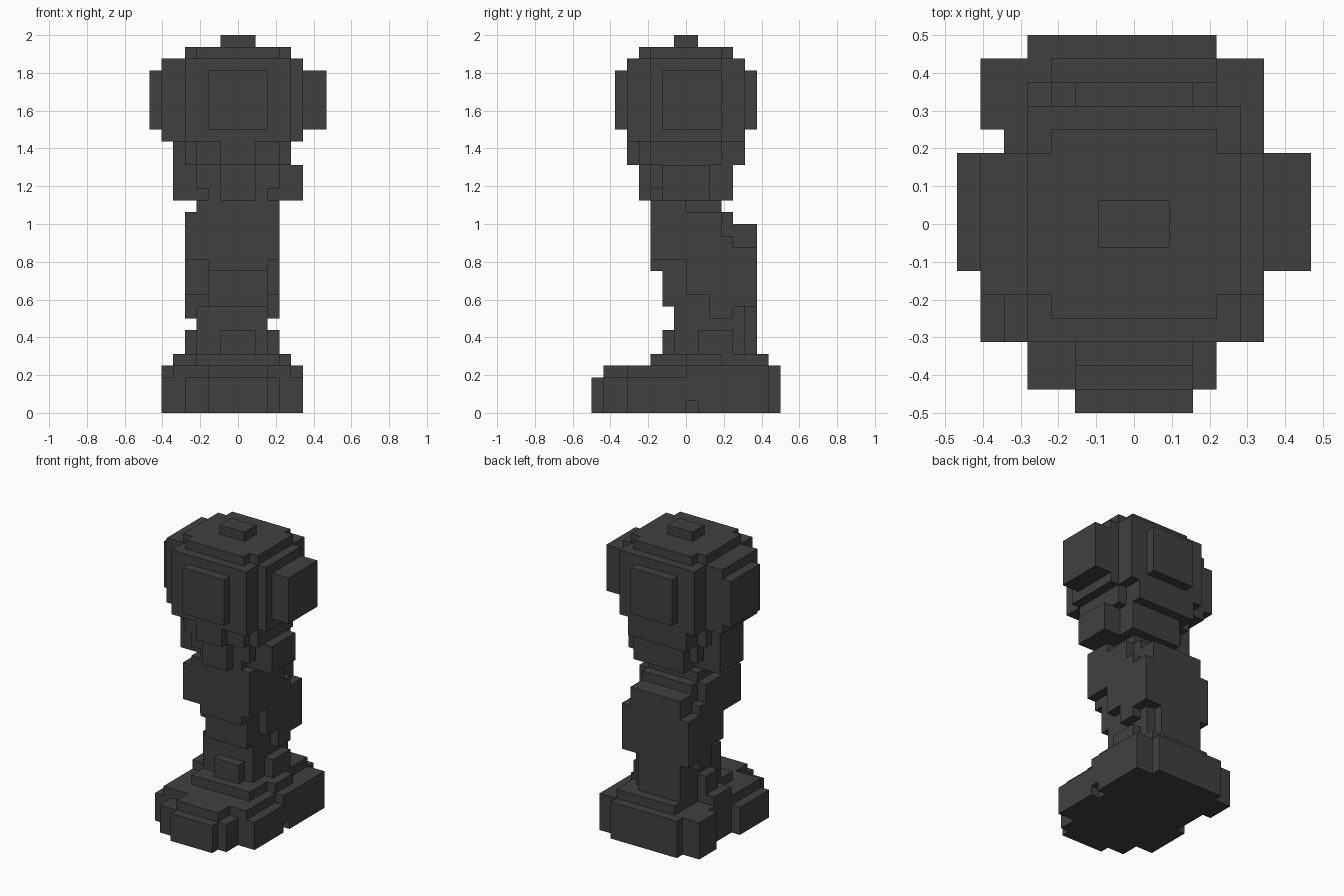
import bpy, bmesh, math
from itertools import product

if "Cube" in bpy.data.objects:
    bpy.data.objects.remove(bpy.data.objects["Cube"])

U = 0.0625  # size of one cube
mat = bpy.data.materials.new("dark_grey")
mat.diffuse_color = (0.051, 0.051, 0.051, 1)
mat.use_nodes = True
mat.node_tree.nodes["Principled BSDF"].inputs["Base Color"].default_value = mat.diffuse_color


def block_part(name, boxes):
    """Merge grid boxes (x0, x1, y0, y1, z0, z1) into one outer skin."""
    cells = set()
    for x0, x1, y0, y1, z0, z1 in boxes:
        cells.update(product(range(x0, x1), range(y0, y1), range(z0, z1)))
    bm = bmesh.new()
    verts = {}

    def vert(p):
        if p not in verts:
            verts[p] = bm.verts.new(((p[0] - 7.5) * U, (p[1] - 8) * U, p[2] * U))
        return verts[p]

    for c in cells:
        for axis, side in product(range(3), (0, 1)):
            n = list(c)
            n[axis] += 2 * side - 1
            if tuple(n) in cells:
                continue
            a, b = (axis + 1) % 3, (axis + 2) % 3
            quad = []
            for da, db in ((0, 0), (1, 0), (1, 1), (0, 1)):
                p = list(c)
                p[axis] += side
                p[a] += da
                p[b] += db
                quad.append(vert(tuple(p)))
            bm.faces.new(quad if side else quad[::-1])
    bmesh.ops.dissolve_limit(bm, angle_limit=math.radians(1),
                             verts=bm.verts[:], edges=bm.edges[:])
    mesh = bpy.data.meshes.new(name)
    bm.to_mesh(mesh)
    bm.free()
    mesh.materials.append(mat)
    bpy.context.collection.objects.link(bpy.data.objects.new(name, mesh))


# Wide stepped foot with side lobes, toe and heel
block_part("base", [
    (5, 10, 0, 2, 0, 3),      # toe
    (3, 11, 1, 16, 0, 3),
    (5, 10, 1, 3, 0, 4),
    (3, 11, 3, 16, 0, 4),
    (2, 12, 3, 15, 0, 4),
    (1, 13, 3, 8, 0, 3),      # front side lobes
    (8, 13, 8, 15, 1, 4),     # back right lobe
    (8, 13, 9, 15, 0, 1),
    (1, 8, 12, 15, 0, 4),     # back left lobe
    (4, 11, 5, 15, 4, 5),     # upper step
    (2, 12, 8, 11, 4, 5),
])

# Narrow stem with small lobes around its foot
block_part("stem", [
    (4, 10, 7, 13, 5, 9),
    (4, 9, 12, 14, 5, 9),
    (6, 9, 6, 8, 5, 7),       # front lobe
    (8, 11, 9, 12, 5, 7),     # right lobe
    (3, 7, 9, 11, 5, 7),      # left lobe
    (5, 10, 6, 13, 9, 12),
])

# Bulky middle, stepped down towards the back
block_part("torso", [
    (3, 11, 5, 8, 13, 17),
    (4, 11, 5, 8, 17, 18),
    (5, 10, 5, 8, 12, 13),
    (3, 11, 8, 10, 10, 17),
    (3, 11, 10, 11, 8, 17),
    (3, 11, 11, 12, 8, 15),
    (3, 11, 12, 14, 9, 14),
    (4, 10, 8, 11, 17, 18),
    (4, 10, 11, 12, 15, 17),
    (4, 10, 12, 14, 14, 16),
])

# Neck with a lobe on each side
block_part("neck", [
    (5, 10, 5, 11, 18, 19),
    (4, 11, 5, 11, 19, 23),
    (6, 9, 4, 6, 18, 21),     # front lobe
    (5, 11, 10, 12, 18, 21),  # back lobe
    (10, 13, 6, 10, 18, 21),  # right lobe
    (2, 5, 6, 10, 18, 23),    # left lobe
    (4, 11, 4, 12, 21, 23),
    (3, 12, 5, 11, 21, 23),
    (6, 9, 3, 13, 21, 23),
    (4, 11, 12, 13, 21, 23),
])

# Head with raised plates on all sides
block_part("head", [
    (3, 12, 3, 13, 23, 30),
    (1, 13, 5, 11, 23, 30),
    (0, 15, 6, 11, 24, 29),   # side plates
    (5, 10, 2, 14, 24, 29),   # front and back plates
    (3, 12, 5, 11, 30, 31),
    (4, 11, 4, 12, 30, 31),
])
block_part("top_knob", [(6, 9, 7, 9, 31, 32)])
